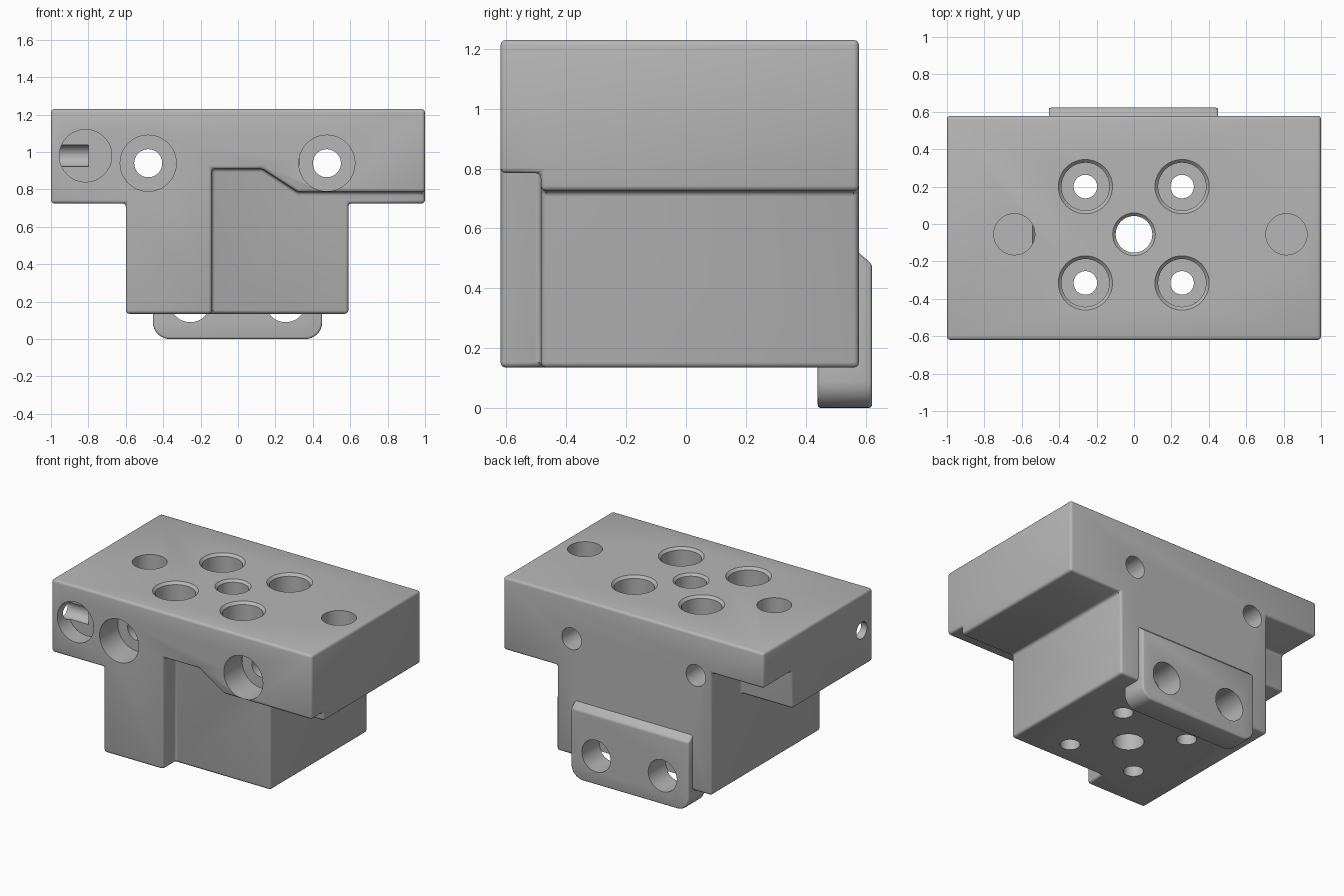
import bpy, bmesh, math
from mathutils import Vector

cube = bpy.data.objects.get("Cube")
if cube:
    bpy.data.objects.remove(cube)

grey = bpy.data.materials.new("satin_grey")
grey.use_nodes = True
grey.diffuse_color = (0.47, 0.47, 0.47, 1)
grey.node_tree.nodes["Principled BSDF"].inputs["Base Color"].default_value = grey.diffuse_color


def make_object(name, bm):
    bmesh.ops.recalc_face_normals(bm, faces=bm.faces)
    mesh = bpy.data.meshes.new(name)
    bm.to_mesh(mesh)
    bm.free()
    mesh.materials.append(grey)
    obj = bpy.data.objects.new(name, mesh)
    bpy.context.collection.objects.link(obj)
    return obj


def prism(name, outline, y0, y1):
    """Extrude an x-z outline from y0 to y1."""
    bm = bmesh.new()
    face = bm.faces.new([bm.verts.new((x, y0, z)) for x, z in outline])
    ext = bmesh.ops.extrude_face_region(bm, geom=[face])
    moved = [v for v in ext["geom"] if isinstance(v, bmesh.types.BMVert)]
    bmesh.ops.translate(bm, verts=moved, vec=(0, y1 - y0, 0))
    return make_object(name, bm)


def lathe(name, origin, direction, profile, sides=48):
    """Turned cutter: profile holds (radius, depth along direction)."""
    turn = Vector(direction).to_track_quat('Z', 'Y')
    bm = bmesh.new()
    rings = []
    for r, d in profile:
        ring = []
        for i in range(sides):
            a = 2 * math.pi * i / sides
            ring.append(bm.verts.new(Vector(origin) + turn @ Vector((r * math.cos(a), r * math.sin(a), d))))
        rings.append(ring)
    for low, high in zip(rings, rings[1:]):
        for i in range(sides):
            j = (i + 1) % sides
            bm.faces.new((low[i], low[j], high[j], high[i]))
    bm.faces.new(rings[0])
    bm.faces.new(rings[-1])
    return make_object(name, bm)


def bake(obj):
    """Replace the mesh with its modified result."""
    bpy.context.view_layer.update()
    graph = bpy.context.evaluated_depsgraph_get()
    mesh = bpy.data.meshes.new_from_object(obj.evaluated_get(graph))
    obj.modifiers.clear()
    obj.data = mesh


def combine(obj, other, operation='DIFFERENCE'):
    mod = obj.modifiers.new("combine", 'BOOLEAN')
    mod.operation, mod.solver, mod.object = operation, 'EXACT', other
    bake(obj)
    bpy.data.objects.remove(other)


def round_edges(obj, width):
    bm = bmesh.new()
    bm.from_mesh(obj.data)
    bmesh.ops.remove_doubles(bm, verts=bm.verts, dist=0.0005)
    bmesh.ops.dissolve_limit(bm, angle_limit=0.01, verts=bm.verts, edges=bm.edges)
    bm.to_mesh(obj.data)
    bm.free()
    mod = obj.modifiers.new("rounding", 'BEVEL')
    mod.width, mod.segments = width, 3
    mod.limit_method, mod.angle_limit = 'ANGLE', math.radians(30)
    bake(obj)


TOP, WING, BASE = 1.23, 0.725, 0.135
FRONT, BACK = -0.62, 0.578

# T-shaped block
body = prism("clamp_body", [(-1, TOP), (1, TOP), (1, WING), (0.59, WING), (0.59, BASE),
                            (-0.6, BASE), (-0.6, WING), (-1, WING)], FRONT, BACK)

# Stepped front recess
combine(body, prism("front_recess", [(-0.14, 0), (-0.14, 0.91), (0.13, 0.91), (0.32, 0.785),
                                     (1.2, 0.785), (1.2, 0)], -0.8, -0.485))
# Raised underside at the rear of the right wing
combine(body, prism("wing_notch", [(-1.2, 0.5), (-0.6, 0.5), (-0.6, 0.985), (-1.2, 0.985)],
                    0.26, 0.8))
round_edges(body, 0.018)

# Rear foot plate with rounded lower corners and sloped top
outline = [(-0.455, 0.52), (0.45, 0.52)]
for cx, start in ((0.36, 0), (-0.365, -90)):
    for k in range(9):
        a = math.radians(start - k * 90 / 8)
        outline.append((cx + 0.09 * math.cos(a), 0.09 + 0.09 * math.sin(a)))
foot = prism("foot_plate", outline, 0.44, 0.622)
for v in foot.data.vertices:
    if v.co.z > 0.5:
        v.co.z = 0.48 if v.co.y > 0.6 else 0.64
round_edges(foot, 0.012)
combine(body, foot, 'UNION')

# Chamfered, counterbored bolt holes in the top
for x in (-0.26, 0.257):
    for y in (-0.315, 0.2):
        combine(body, lathe("bolt_hole", (x, y, TOP), (0, 0, -1),
                            [(0.145, -0.05), (0.145, 0), (0.128, 0.017), (0.128, 0.3),
                             (0.063, 0.3), (0.063, 1.2)]))
# Central through hole
combine(body, lathe("centre_hole", (0, -0.055, TOP), (0, 0, -1),
                    [(0.114, -0.05), (0.114, 0), (0.098, 0.016), (0.098, 1.2)]))
# Blind dowel holes
for x in (-0.64, 0.815):
    combine(body, lathe("dowel_hole", (x, -0.055, TOP), (0, 0, -1), [(0.11, -0.05), (0.11, 0.25)]))
# Counterbored holes from front to back
for x in (-0.48, 0.475):
    combine(body, lathe("front_hole", (x, FRONT, 0.94), (0, 1, 0),
                        [(0.15, -0.05), (0.15, 0.2), (0.075, 0.2), (0.075, 1.4)]))
# Shallow front pocket met by a small side hole
combine(body, lathe("front_pocket", (-0.815, FRONT, 0.98), (0, 1, 0), [(0.14, -0.05), (0.14, 0.12)]))
combine(body, lathe("side_hole", (-1, -0.5, 0.98), (1, 0, 0), [(0.058, -0.05), (0.058, 0.2)]))
# Holes through the foot plate
for x in (-0.255, 0.255):
    combine(body, lathe("foot_hole", (x, 0.7, 0.2), (0, -1, 0), [(0.11, 0), (0.11, 0.268)]))

bpy.ops.object.select_all(action='DESELECT')
body.select_set(True)
bpy.context.view_layer.objects.active = body
bpy.ops.object.shade_smooth_by_angle(angle=math.radians(32))
